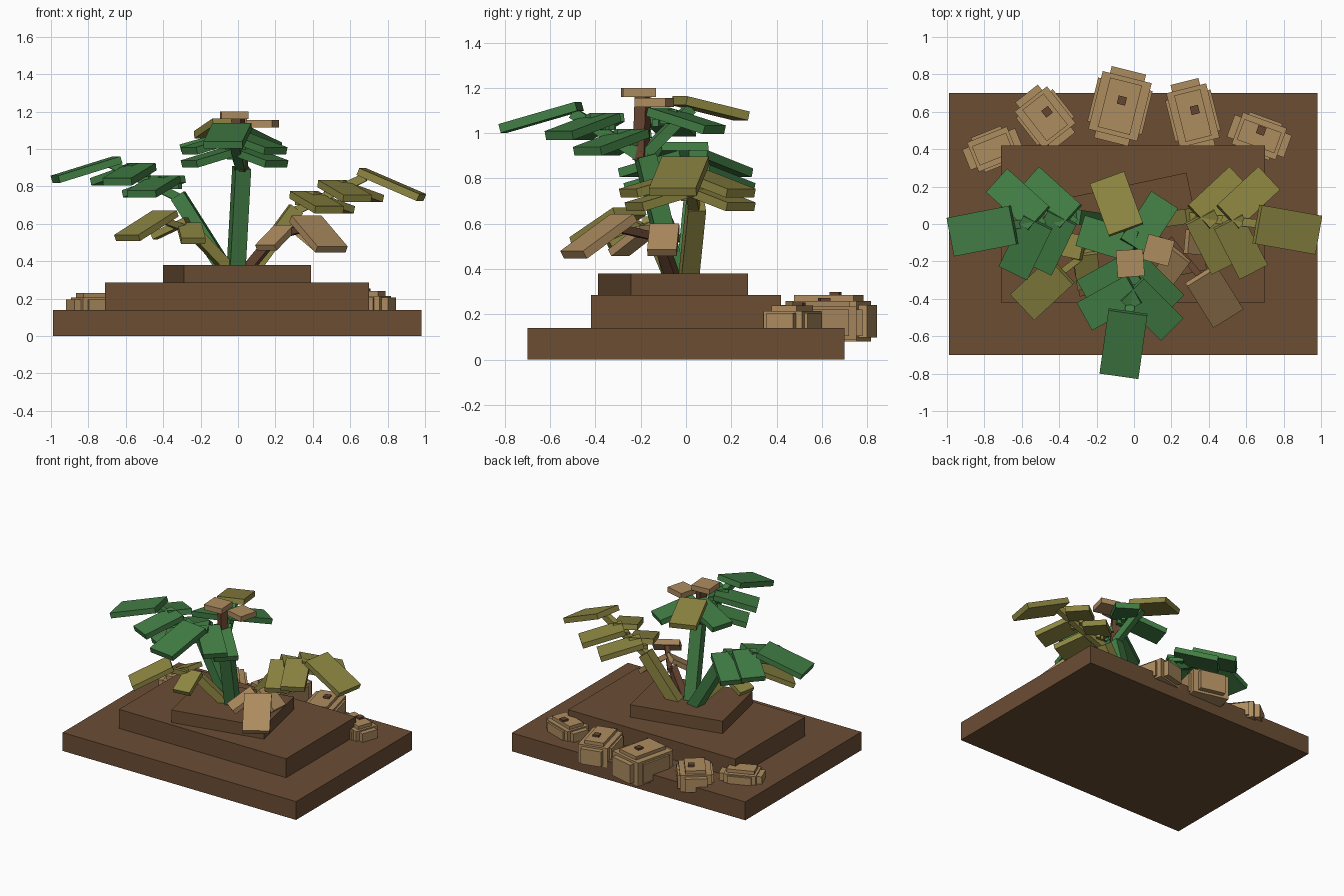
import bpy, bmesh
from math import radians, cos, sin
from mathutils import Matrix, Vector, Euler

cube = bpy.data.objects.get("Cube")
if cube:
    bpy.data.objects.remove(cube, do_unlink=True)


def material(name, rgb):
    m = bpy.data.materials.new(name)
    m.use_nodes = True
    m.diffuse_color = (*rgb, 1)
    m.node_tree.nodes["Principled BSDF"].inputs["Base Color"].default_value = (*rgb, 1)
    return m


SOIL = material("soil brown", (0.147, 0.075, 0.034))
BARK = material("bark brown", (0.13, 0.058, 0.03))
GREEN = material("leaf green", (0.055, 0.21, 0.06))
OLIVE = material("olive leaf", (0.27, 0.24, 0.055))
TAN = material("dry tan", (0.42, 0.262, 0.115))


def add_box(name, size, matrix, mat):
    bm = bmesh.new()
    bmesh.ops.create_cube(bm, size=1, matrix=matrix @ Matrix.Diagonal((*size, 1)))
    mesh = bpy.data.meshes.new(name)
    bm.to_mesh(mesh)
    bm.free()
    mesh.materials.append(mat)
    obj = bpy.data.objects.new(name, mesh)
    bpy.context.collection.objects.link(obj)
    return obj


def block(name, center, size, yaw, mat, droop=0):
    # Box whose long axis points along yaw and drops by the droop angle
    rot = Euler((0, radians(droop), radians(yaw))).to_matrix().to_4x4()
    return add_box(name, size, Matrix.Translation(center) @ rot, mat)


def stem(name, a, b, width, mat):
    a, b = Vector(a), Vector(b)
    d = b - a
    rot = d.to_track_quat('Z', 'Y').to_matrix().to_4x4()
    return add_box(name, (width, width, d.length), Matrix.Translation((a + b) / 2) @ rot, mat)


def frond(name, axis, droop, tip, tip_size, pairs, mat, tip_mat=None):
    # Tip leaf along the axis, side leaves splayed to both sides of it
    block(name + "_tip_leaf", tip, (*tip_size, 0.04), axis, tip_mat or mat, droop)
    for i, (left, right) in enumerate(pairs):
        for side, center, turn in (("left", left, -53), ("right", right, 53)):
            block(f"{name}_{side}_leaf_{i}", center, (0.31, 0.17, 0.04), axis + turn, mat, 15)
            # Short stalk from the midrib to the leaf
            d = Vector((cos(radians(axis + turn)), sin(radians(axis + turn)), 0))
            c = Vector(center)
            stem(f"{name}_{side}_stalk_{i}", c - d * 0.19, c - d * 0.09, 0.03, mat)


# Stepped soil mound
block("ground_slab", (-0.005, 0, 0.07), (1.97, 1.40, 0.14), 0, SOIL)
block("middle_step", (-0.005, 0, 0.2125), (1.41, 0.84, 0.145), 0, SOIL)
block("top_step", (-0.005, -0.057, 0.3325), (0.695, 0.53, 0.095), 12, SOIL)

# Main stems
stem("centre_stem", (-0.01, -0.05, 0.36), (0.02, -0.18, 0.90), 0.085, GREEN)
stem("left_stem", (-0.06, 0.0, 0.34), (-0.32, 0.04, 0.75), 0.08, GREEN)
stem("right_stem", (0.06, 0.01, 0.34), (0.31, 0.045, 0.68), 0.08, OLIVE)

# Midribs carrying the leaves
stem("left_midrib", (-0.30, 0.04, 0.73), (-0.68, -0.01, 0.92), 0.045, GREEN)
stem("right_midrib", (0.29, 0.04, 0.66), (0.68, 0.0, 0.85), 0.045, OLIVE)
stem("front_midrib", (0.02, -0.17, 0.88), (-0.03, -0.50, 1.09), 0.05, GREEN)
stem("back_midrib", (0.02, -0.19, 0.90), (-0.05, 0.02, 1.11), 0.05, GREEN)

# Large fronds
frond("left_frond", 191, 17, (-0.81, -0.037, 0.89), (0.355, 0.21),
      [((-0.45, 0.14, 0.80), (-0.45, -0.10, 0.80)),
       ((-0.62, 0.13, 0.865), (-0.58, -0.125, 0.865))], GREEN)
frond("right_frond", -10, 23, (0.82, -0.03, 0.81), (0.355, 0.21),
      [((0.42, -0.095, 0.715), (0.455, 0.14, 0.715)),
       ((0.57, -0.12, 0.775), (0.61, 0.14, 0.775))], OLIVE)
frond("front_frond", -98, 16, (-0.056, -0.64, 1.07), (0.355, 0.21),
      [((-0.13, -0.30, 0.96), (0.10, -0.33, 0.96)),
       ((-0.13, -0.42, 1.03), (0.095, -0.455, 1.03))], GREEN)
frond("back_frond", 110, 13, (-0.093, 0.107, 1.11), (0.30, 0.195),
      [((0.08, 0.0, 1.055), (-0.14, -0.08, 1.045))], GREEN, OLIVE)

# Low drooping sprigs
stem("low_left_stem", (-0.06, -0.06, 0.37), (-0.24, -0.14, 0.56), 0.06, OLIVE)
stem("low_left_midrib", (-0.22, -0.13, 0.55), (-0.43, -0.29, 0.63), 0.035, OLIVE)
block("low_left_tip_leaf", (-0.49, -0.345, 0.59), (0.31, 0.19, 0.035), 223, OLIVE, 25)
block("low_left_front_leaf", (-0.25, -0.25, 0.55), (0.20, 0.13, 0.035), 277, OLIVE, 25)
block("low_left_side_leaf", (-0.36, -0.11, 0.575), (0.20, 0.13, 0.035), 168, OLIVE, 25)
stem("low_right_stem", (0.06, -0.06, 0.37), (0.20, -0.12, 0.54), 0.05, BARK)
stem("low_right_midrib", (0.19, -0.08, 0.53), (0.37, -0.30, 0.58), 0.035, BARK)
block("low_right_tip_leaf", (0.43, -0.385, 0.545), (0.31, 0.19, 0.04), -58, TAN, 32)
block("low_right_front_leaf", (0.20, -0.23, 0.525), (0.20, 0.13, 0.035), 233, TAN, 32)
block("low_right_side_leaf", (0.35, -0.10, 0.53), (0.18, 0.13, 0.035), -5, TAN, 40)

# Small dry bloom on top
stem("bloom_stem", (0.02, -0.20, 0.88), (0.0, -0.19, 1.16), 0.055, BARK)
block("bloom_upper_petal", (-0.02, -0.21, 1.18), (0.145, 0.145, 0.04), 4, TAN)
block("bloom_lower_petal", (0.13, -0.14, 1.135), (0.145, 0.14, 0.04), -15, TAN)

# Cut stumps along the back edge: (x, y, width, length, bottom, top, yaw, has knob)
stumps = [
    (-0.755, 0.40, 0.17, 0.23, 0.12, 0.205, -68, False),
    (-0.475, 0.57, 0.22, 0.25, 0.09, 0.215, 38, True),
    (-0.075, 0.63, 0.27, 0.32, 0.08, 0.26, -14, True),
    (0.315, 0.58, 0.22, 0.30, 0.09, 0.235, 14, True),
    (0.67, 0.47, 0.18, 0.25, 0.12, 0.215, 70, True),
]
for i, (x, y, w, l, low, top, yaw, knob) in enumerate(stumps):
    mid, h = (low + top) / 2, top - low
    block(f"stump_body_{i}", (x, y, mid), (w, l, h), yaw, TAN)
    block(f"stump_core_{i}", (x, y, mid), (w * 0.7, l + 0.075, h * 0.8), yaw, TAN)
    block(f"stump_rim_{i}", (x, y, mid), (w + 0.03, l * 0.75, h * 0.8), yaw, TAN)
    block(f"stump_cap_{i}", (x, y, top + 0.01), (w * 0.65, l * 0.85, 0.03), yaw, TAN)
    if knob:
        block(f"stump_knob_{i}", (x + 0.01, y + 0.03, top + 0.028), (0.045, 0.045, 0.02), yaw, BARK)
